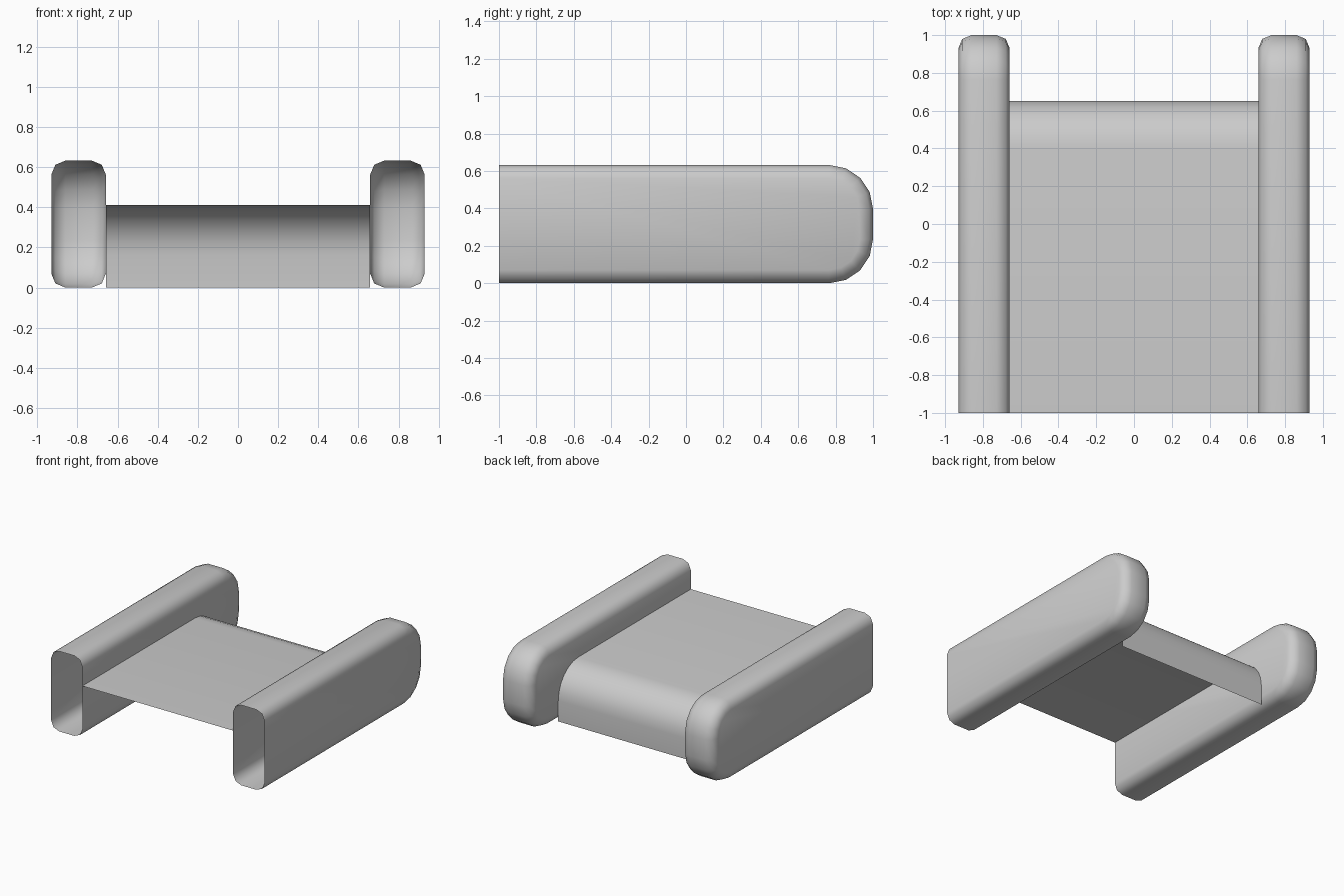
import bpy
import math

if "Cube" in bpy.data.objects:
    bpy.data.objects.remove(bpy.data.objects["Cube"])

INNER, OUTER = 0.658, 0.93     # arm faces in x
HEIGHT = 0.632
ROUND = 0.235                  # back corner radius of the arms
EDGE = 0.07                    # rounded long edges


def arc(cy, cz, r, a0, a1, steps):
    """Points (y, z) along an arc, angles in degrees."""
    out = []
    for i in range(steps + 1):
        a = math.radians(a0 + (a1 - a0) * i / steps)
        out.append((cy + r * math.cos(a), cz + r * math.sin(a)))
    return out


def make_object(name, rows, caps=False):
    """Skin equal-length rows of points; optionally fill first and last row."""
    n = len(rows[0])
    verts = [p for row in rows for p in row]
    faces = [(r * n + i, r * n + i + 1, (r + 1) * n + i + 1, (r + 1) * n + i)
             for r in range(len(rows) - 1) for i in range(n - 1)]
    if caps:
        faces.append(tuple(reversed(range(n))))
        faces.append(tuple(range((len(rows) - 1) * n, len(rows) * n)))
    mesh = bpy.data.meshes.new(name)
    mesh.from_pydata(verts, [], faces)
    obj = bpy.data.objects.new(name, mesh)
    bpy.context.collection.objects.link(obj)
    bpy.ops.object.select_all(action='DESELECT')
    obj.select_set(True)
    bpy.context.view_layer.objects.active = obj
    bpy.ops.object.shade_smooth_by_angle(angle=math.radians(50))
    return obj


def arm_outline(inset):
    """Side outline of an arm, open at the front."""
    r = ROUND - inset
    cy = 1 - ROUND
    return ([(-1, inset)]
            + arc(cy, ROUND, r, -90, 0, 4)
            + arc(cy, HEIGHT - ROUND, r, 0, 90, 4)
            + [(-1, HEIGHT - inset)])


# Arms: hollow rounded shells, open at the front
edge = [(EDGE * (1 - math.sin(a)), EDGE * (1 - math.cos(a)))
        for a in (0, math.pi / 4, math.pi / 2)]       # (inset from side, edge drop)
steps = [(INNER + drop, inset) for inset, drop in edge]
steps += [(OUTER - drop, inset) for inset, drop in reversed(edge)]
for name, side in (("left_arm", -1), ("right_arm", 1)):
    rows = [[(side * x, y, z) for y, z in arm_outline(inset)] for x, inset in steps]
    if side < 0:
        rows.reverse()
    make_object(name, rows, caps=True)

# Seat: thin sheet bending down at the back
profile = [(-1, 0.412)] + arc(0.402, 0.162, 0.25, 90, 0, 6) + [(0.652, 0)]
make_object("seat", [[(x, y, z) for y, z in profile] for x in (INNER, -INNER)])
